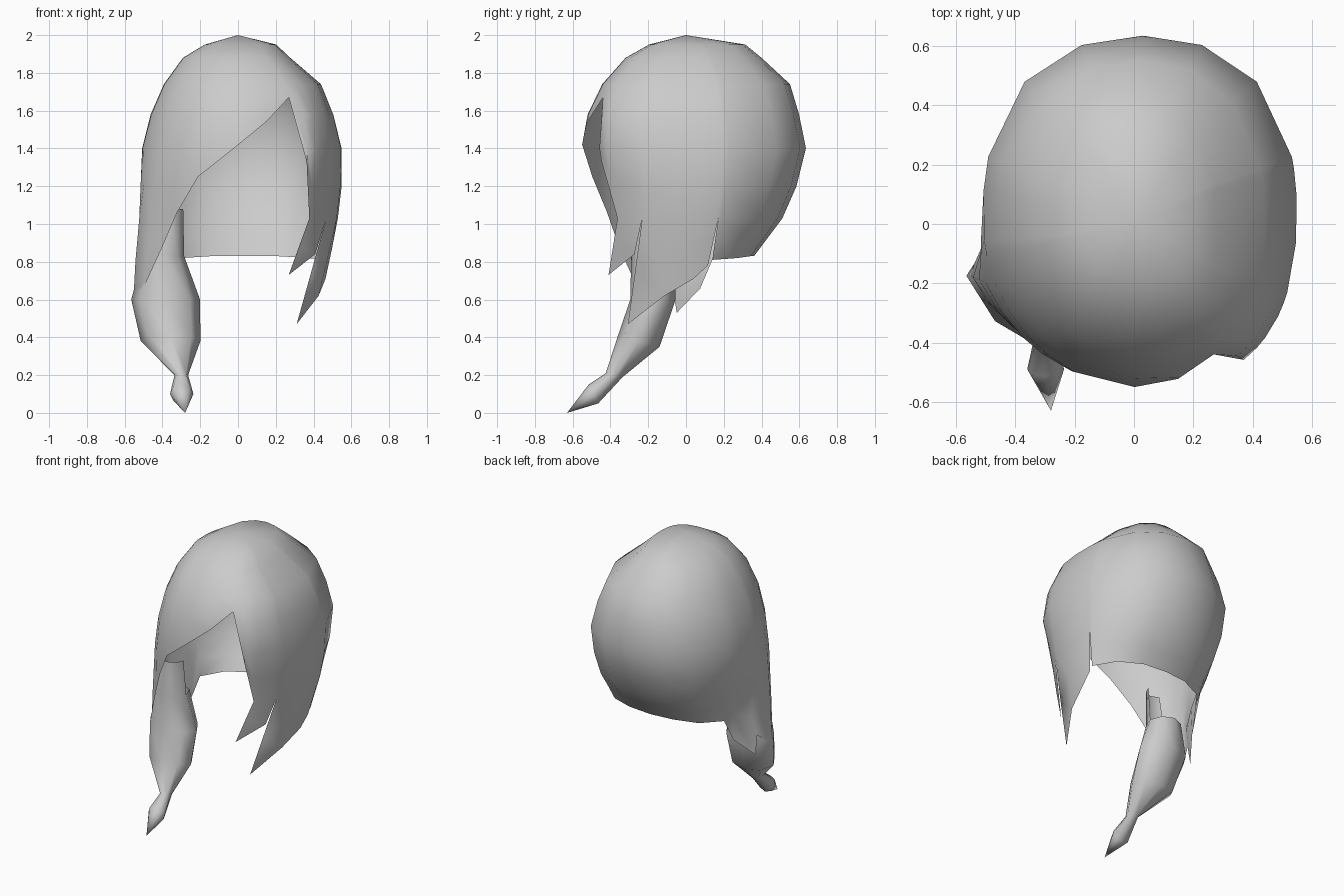
import bpy, bmesh, math

if "Cube" in bpy.data.objects:
    bpy.data.objects.remove(bpy.data.objects["Cube"])

grey = bpy.data.materials.new("light grey")
grey.diffuse_color = (0.6, 0.6, 0.6, 1)
grey.use_nodes = True
grey.node_tree.nodes["Principled BSDF"].inputs["Base Color"].default_value = grey.diffuse_color

# radius of the cap in each direction, by height
Z = [2.0, 1.95, 1.88, 1.74, 1.58, 1.4, 1.2, 1.03, 0.83, 0.65, 0.47]
RIGHT = [0, .20, .27, .425, .48, .52, .52, .50, .46, .42, .39]
LEFT_BACK = [0, .18, .30, .41, .49, .54, .535, .50, .44, .46, .50]
LEFT_FRONT = [0, .18, .30, .41, .49, .545, .58, .605, .625, .64, .64]
FRONT = [0, .20, .33, .465, .555, .595, .59, .56, .545, .53, .50]
BACK = [0, .31, .39, .53, .565, .595, .545, .47, .32, .29, .29]
ROWS = [2.0, 1.95, 1.88, 1.74, 1.58, 1.4, 1.2, 1.03]


def at(table, z):
    for i in range(len(Z) - 1):
        if z >= Z[i + 1]:
            f = (Z[i] - z) / (Z[i] - Z[i + 1])
            return table[i] + (table[i + 1] - table[i]) * f
    return table[-1]


def cap_point(deg, z):
    c, s = math.cos(math.radians(deg)), math.sin(math.radians(deg))
    if c > 0:
        rx = at(RIGHT, z)
    else:
        f = min(1, max(0, -s * 2.5))
        rx = at(LEFT_BACK, z) * (1 - f) + at(LEFT_FRONT, z) * f
    ry = at(BACK, z) if s > 0 else at(FRONT, z)
    full = 1                      # fuller corners at the back and at the parting
    if s > 0:
        full += 0.18 * (s * c) ** 2
    elif c > 0:
        full += 0.4 * (s * c) ** 2 * min(1, max(0, (z - 1.2) / 0.3))
    shift = min(1, (2.0 - z) / 0.5)
    return (0.03 * shift + rx * c * full, 0.04 * shift + ry * s * full, z)


def cap_column(top, hem, zb):
    """Shared rows down to the slits, then lean towards the lock tip."""
    col = [cap_point(top, max(z, zb)) for z in ROWS]
    for f in (0.5, 1):
        z = 1.03 + (zb - 1.03) * f if zb < 1.03 else zb
        col.append(cap_point(top + (hem - top) * f, z))
    return col


def build(name, grid, skip=()):
    """Skin a closed loop of columns of points; skip lists columns open in the top row."""
    bm = bmesh.new()
    cols = [[bm.verts.new(p) for p in col] for col in grid]
    for i in range(len(cols)):
        a, b = cols[i], cols[(i + 1) % len(cols)]
        for j in range(1 if i in skip else 0, len(a) - 1):
            bm.faces.new((a[j], a[j + 1], b[j + 1], b[j]))
    bmesh.ops.delete(bm, geom=[v for v in bm.verts if not v.link_faces], context='VERTS')
    bmesh.ops.remove_doubles(bm, verts=bm.verts, dist=0.0005)
    bmesh.ops.recalc_face_normals(bm, faces=bm.faces)
    me = bpy.data.meshes.new(name)
    bm.to_mesh(me)
    bm.free()
    me.materials.append(grey)
    ob = bpy.data.objects.new(name, me)
    bpy.context.collection.objects.link(ob)
    bpy.context.view_layer.objects.active = ob
    ob.select_set(True)
    bpy.ops.object.shade_smooth_by_angle(angle=math.radians(60))
    ob.select_set(False)
    return ob


# hair cap: angle at the crown, angle at the hem, height of the hem
HEM = [
    (18, 18, .81), (45, 45, .82), (68, 68, .83), (90, 90, .83), (112, 112, .83),
    (135, 135, .82), (162, 162, .81), (173, 173, .66),          # nape
    (189, 190, .53), (193, 192, .66), (204, 204, .58), (215, 215, .68),  # left lock
    (225.6, 225.6, .87), (234, 234, 1.06), (245, 245, 1.25),    # fringe
    (267, 267, 1.42), (284, 284, 1.54), (301, 301, 1.67), (308, 308, 1.33), (314, 314, 1.03),
    (318, 303, .73), (326, 325, .84), (331, 331, 1.03),         # short right lock
    (334, 316, .47), (350, 343, .62), (365, 360, .71),          # long right lock
    (374, 374, .78), (376, 376, 1.03),
]
build("hair_cap", [cap_column(*h) for h in HEM])

# hanging tail: centre, half width, tilted half depth (y, z)
RINGS = [
    ((-.37, -.20, 1.08), .08, (.075, 0)),
    ((-.395, -.175, .83), .11, (.115, 0)),
    ((-.383, -.175, .60), .182, (.12, 0)),
    ((-.357, -.25, .38), .158, (.11, -.03)),
    ((-.30, -.38, .20), .036, (.045, -.01)),
    ((-.298, -.49, .10), .062, (.025, -.05)),
    ((-.28, -.63, 0), 0, (0, 0)),
]
SIDES = 8
tail = []
for i in range(SIDES):
    a = 2 * math.pi * i / SIDES
    tail.append([(c[0] + w * math.cos(a), c[1] + d[0] * math.sin(a), c[2] + d[1] * math.sin(a))
                 for c, w, d in RINGS])
build("hair_tail", tail, skip=(0, 1, 2, 3, 4))
